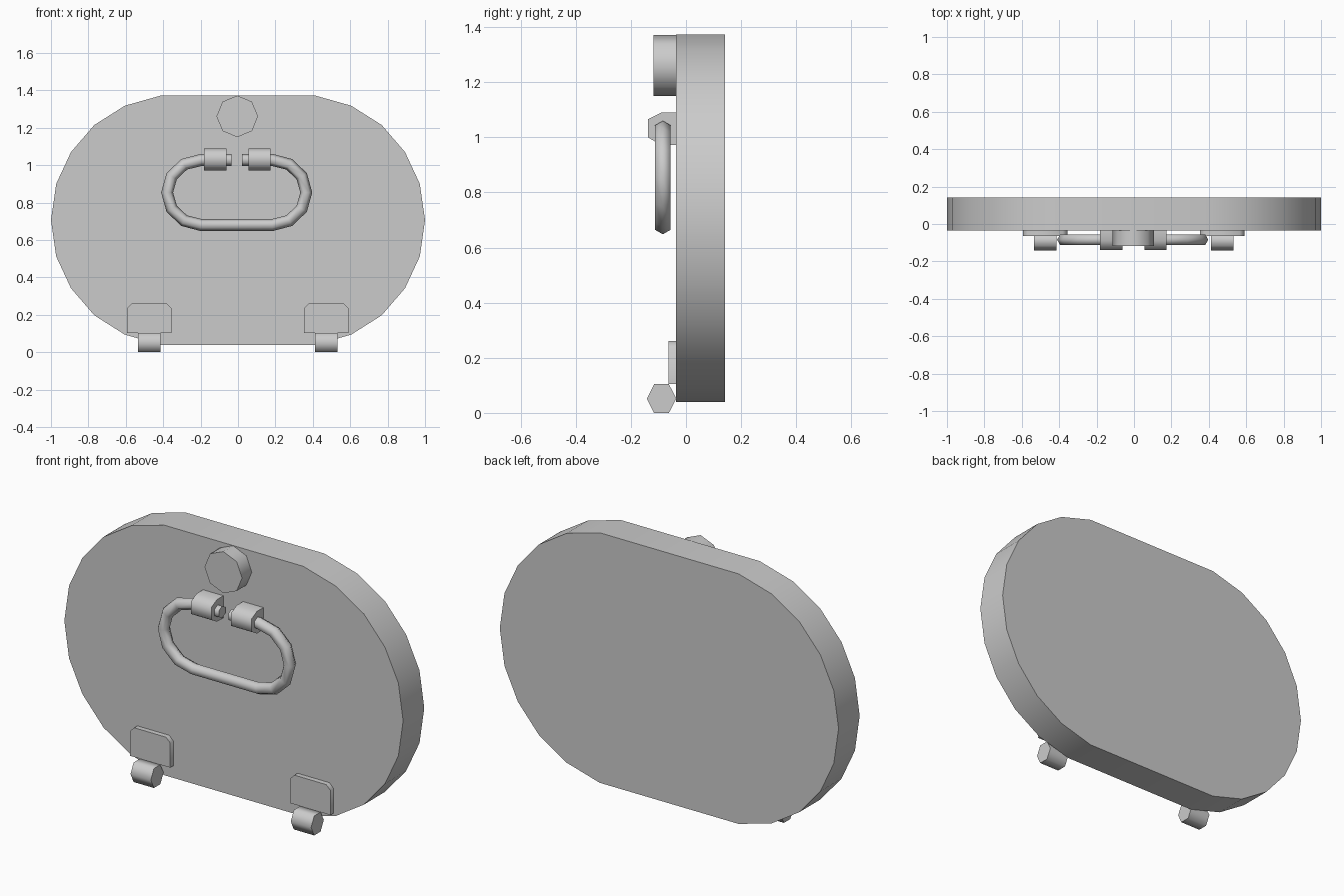
import bpy, bmesh, math
from mathutils import Vector

if "Cube" in bpy.data.objects:
    bpy.data.objects.remove(bpy.data.objects["Cube"])

grey = bpy.data.materials.new("light_grey")
grey.diffuse_color = (0.6, 0.6, 0.6, 1)
grey.use_nodes = True
grey.node_tree.nodes["Principled BSDF"].inputs["Base Color"].default_value = grey.diffuse_color


def finish(name, bm, angle):
    bmesh.ops.recalc_face_normals(bm, faces=bm.faces)
    me = bpy.data.meshes.new(name)
    bm.to_mesh(me)
    bm.free()
    me.materials.append(grey)
    ob = bpy.data.objects.new(name, me)
    bpy.context.collection.objects.link(ob)
    bpy.ops.object.select_all(action='DESELECT')
    bpy.context.view_layer.objects.active = ob
    ob.select_set(True)
    bpy.ops.object.shade_smooth_by_angle(angle=math.radians(angle))
    return ob


def prism(name, profile, axis, lo, hi, angle=30):
    """Extrude a profile: (x, z) points along y, or (y, z) points along x."""
    bm = bmesh.new()
    if axis == 'y':
        pts, step = [(a, lo, b) for a, b in profile], Vector((0, hi - lo, 0))
    else:
        pts, step = [(lo, a, b) for a, b in profile], Vector((hi - lo, 0, 0))
    face = bm.faces.new([bm.verts.new(p) for p in pts])
    new = bmesh.ops.extrude_face_region(bm, geom=[face], use_keep_orig=True)
    moved = [g for g in new['geom'] if isinstance(g, bmesh.types.BMVert)]
    bmesh.ops.translate(bm, verts=moved, vec=step)
    return finish(name, bm, angle)


FRONT, BACK = -0.036, 0.142

# Hatch plate: one quarter of the outline, mirrored both ways
quarter = [(1.0, 0.706), (0.972, 0.9), (0.893, 1.07), (0.768, 1.215),
           (0.605, 1.318), (0.41, 1.373)]
right = [(x, 1.412 - z) for x, z in quarter[:0:-1]] + quarter
outline = right + [(-x, z) for x, z in reversed(right)]
prism("hatch_plate", outline, 'y', FRONT, BACK)

# Round knob near the top edge
knob = [(-0.004 + 0.111 * math.cos(i * math.pi / 4),
         1.261 + 0.111 * math.sin(i * math.pi / 4)) for i in range(8)]
prism("knob", knob, 'y', -0.118, FRONT, 50)

# Handle path: open loop with rounded ends, starting at the right tip
arc = [(0.19 + 0.182 * math.sin(i * math.pi / 6),
        0.854 + 0.174 * math.cos(i * math.pi / 6)) for i in range(7)]
half = [(0.028, 1.028)] + arc
path = [Vector(p) for p in half + [(-x, z) for x, z in reversed(half)]]

# Handle tube: six-sided section swept along the path with mitred joints
bm = bmesh.new()
rings = []
R = 0.032
for i, p in enumerate(path):
    d_in = (p - path[max(i - 1, 0)]).normalized()
    d_out = (path[min(i + 1, len(path) - 1)] - p).normalized()
    tangent = (d_in + d_out).normalized()
    normal = Vector((-tangent.y, tangent.x))
    ring = []
    for k in range(6):
        a = k * math.pi / 3
        q = p + normal * R * math.cos(a)
        ring.append(bm.verts.new((q.x - 0.007, -0.084 + R * math.sin(a), q.y)))
    rings.append(ring)
for r0, r1 in zip(rings, rings[1:]):
    for k in range(6):
        j = (k + 1) % 6
        bm.faces.new((r0[k], r0[j], r1[j], r1[k]))
bm.faces.new(rings[0])
bm.faces.new(rings[-1])
finish("handle", bm, 65)

# Paired parts: handle clamps, hinge leaves and hinge barrels
clamp = [(FRONT, 1.09), (-0.09, 1.09), (-0.138, 1.066),
         (-0.138, 1.0), (-0.09, 0.972), (FRONT, 0.972)]
barrel = [(-0.142, 0.052), (-0.116, 0.104), (-0.062, 0.104),
          (-0.035, 0.052), (-0.062, 0.0), (-0.116, 0.0)]
leaf = [(-0.119, 0.104), (0.119, 0.104), (0.119, 0.235),
        (0.094, 0.26), (-0.094, 0.26), (-0.119, 0.235)]
for side, s in (("left", -1), ("right", 1)):
    cx = s * 0.118 - 0.003
    prism("handle_clamp_" + side, clamp, 'x', cx - 0.06, cx + 0.06, 65)
    hx = s * 0.473 - 0.002
    prism("hinge_barrel_" + side, barrel, 'x', hx - 0.06, hx + 0.06, 65)
    prism("hinge_leaf_" + side, [(x + hx, z) for x, z in leaf], 'y',
          -0.063, FRONT, 50)
